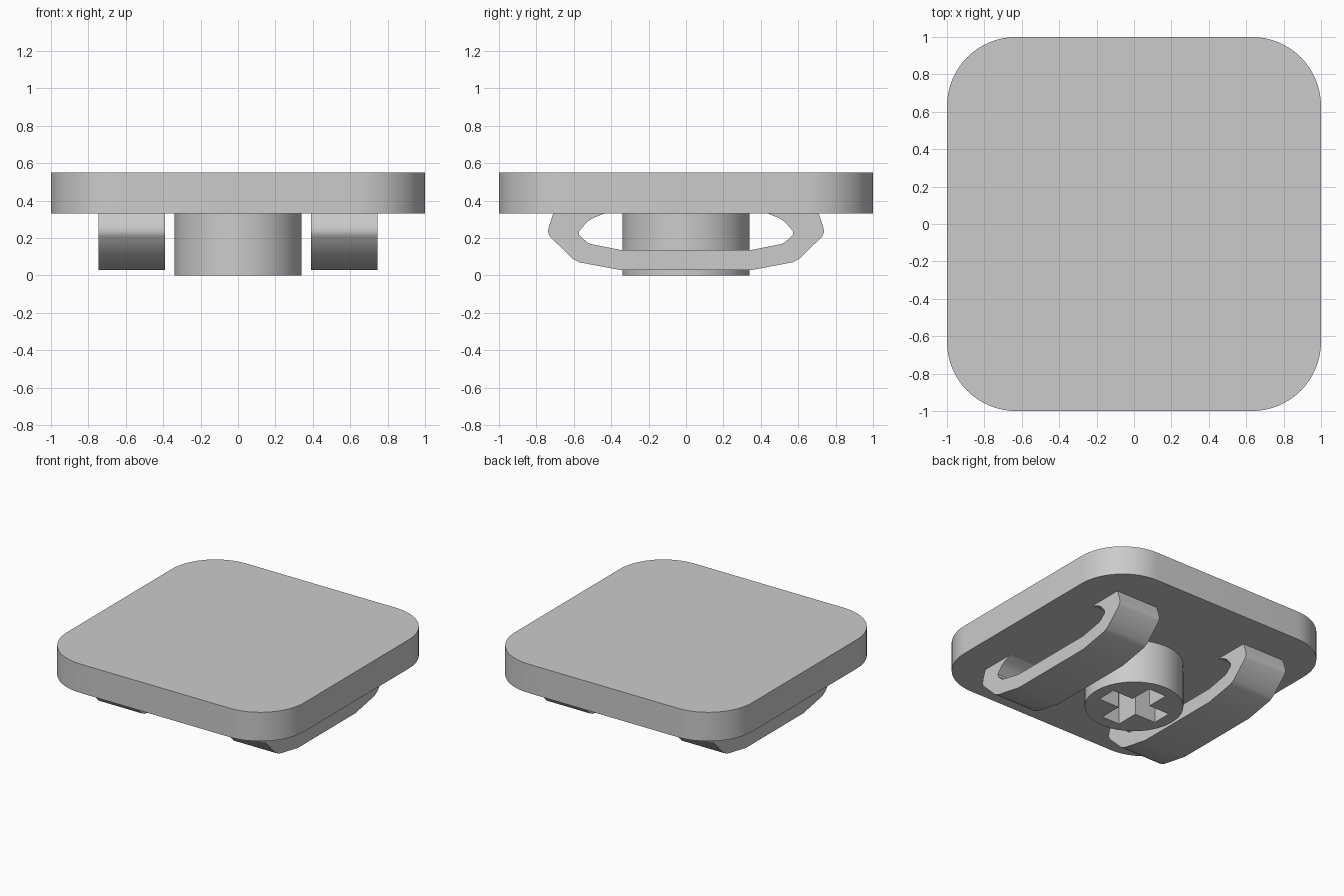
import bpy, bmesh, math

default = bpy.data.objects.get("Cube")
if default:
    bpy.data.objects.remove(default, do_unlink=True)

grey = bpy.data.materials.new("light_grey")
grey.use_nodes = True
colour = (0.6, 0.6, 0.6, 1)
grey.diffuse_color = colour
grey.node_tree.nodes["Principled BSDF"].inputs["Base Color"].default_value = colour

PLATE_BOTTOM, PLATE_TOP = 0.33, 0.55


def prism(name, outline, start, end, place):
    """Extrude a 2D outline between two depths; place maps (a, b, depth) to xyz."""
    bm = bmesh.new()
    face = bm.faces.new([bm.verts.new(place(a, b, start)) for a, b in outline])
    new = bmesh.ops.extrude_face_region(bm, geom=[face])["geom"]
    for v in new:
        if isinstance(v, bmesh.types.BMVert):
            i = [abs(c) for c in (v.co)]
            v.co += place_vector(place, end - start)
    bmesh.ops.recalc_face_normals(bm, faces=bm.faces)
    mesh = bpy.data.meshes.new(name)
    bm.to_mesh(mesh)
    bm.free()
    mesh.materials.append(grey)
    obj = bpy.data.objects.new(name, mesh)
    bpy.context.collection.objects.link(obj)
    return obj


def place_vector(place, depth):
    from mathutils import Vector
    return Vector(place(0, 0, depth))


def upright(a, b, d):
    return (a, b, d)


def sideways(a, b, d):
    return (d, a, b)


def smooth(obj):
    bpy.ops.object.select_all(action="DESELECT")
    obj.select_set(True)
    bpy.context.view_layer.objects.active = obj
    bpy.ops.object.shade_smooth_by_angle(angle=math.radians(32))


def arc(cx, cy, r, start, sweep, steps):
    return [(cx + r * math.cos(start + sweep * i / steps),
             cy + r * math.sin(start + sweep * i / steps)) for i in range(steps + 1)]


# Rounded square plate
R = 0.37
outline = []
for k, (sx, sy) in enumerate([(1, 1), (-1, 1), (-1, -1), (1, -1)]):
    outline += arc(sx * (1 - R), sy * (1 - R), R, k * math.pi / 2, math.pi / 2, 16)
smooth(prism("plate", outline, PLATE_BOTTOM, PLATE_TOP, upright))

# Round stem with a cross-shaped socket
stem = prism("stem", arc(0, 0, 0.34, 0, math.tau, 64)[:-1], 0, PLATE_BOTTOM, upright)
L, W = 0.25, 0.075
cross = [(L, -W), (L, W), (W, W), (W, L), (-W, L), (-W, W),
         (-L, W), (-L, -W), (-W, -W), (-W, -L), (W, -L), (W, -W)]
cutter = prism("socket_cutter", cross, -0.1, 0.31, upright)
cutter.hide_render = True
cut = stem.modifiers.new("socket", "BOOLEAN")
cut.operation = "DIFFERENCE"
cut.solver = "EXACT"
cut.object = cutter
bpy.context.view_layer.objects.active = stem
stem.select_set(True)
bpy.ops.object.modifier_apply(modifier="socket")
bpy.data.objects.remove(cutter, do_unlink=True)
smooth(stem)

# Curved clips: half profiles mirrored front to back
outer = [(0.71, PLATE_BOTTOM), (0.732, 0.265), (0.738, 0.235), (0.73, 0.21),
         (0.605, 0.088), (0.57, 0.07), (0.345, 0.028)]
inner = [(0.345, 0.135), (0.51, 0.168), (0.53, 0.178), (0.573, 0.217),
         (0.573, 0.235), (0.53, 0.285), (0.50, 0.305), (0.44, PLATE_BOTTOM)]


def flip(points):
    return [(-y, z) for y, z in reversed(points)]


profile = outer + flip(outer) + flip(inner) + inner
for name, side in (("left_clip", 1), ("right_clip", -1)):
    smooth(prism(name, profile, side * 0.39, side * 0.745, sideways))
